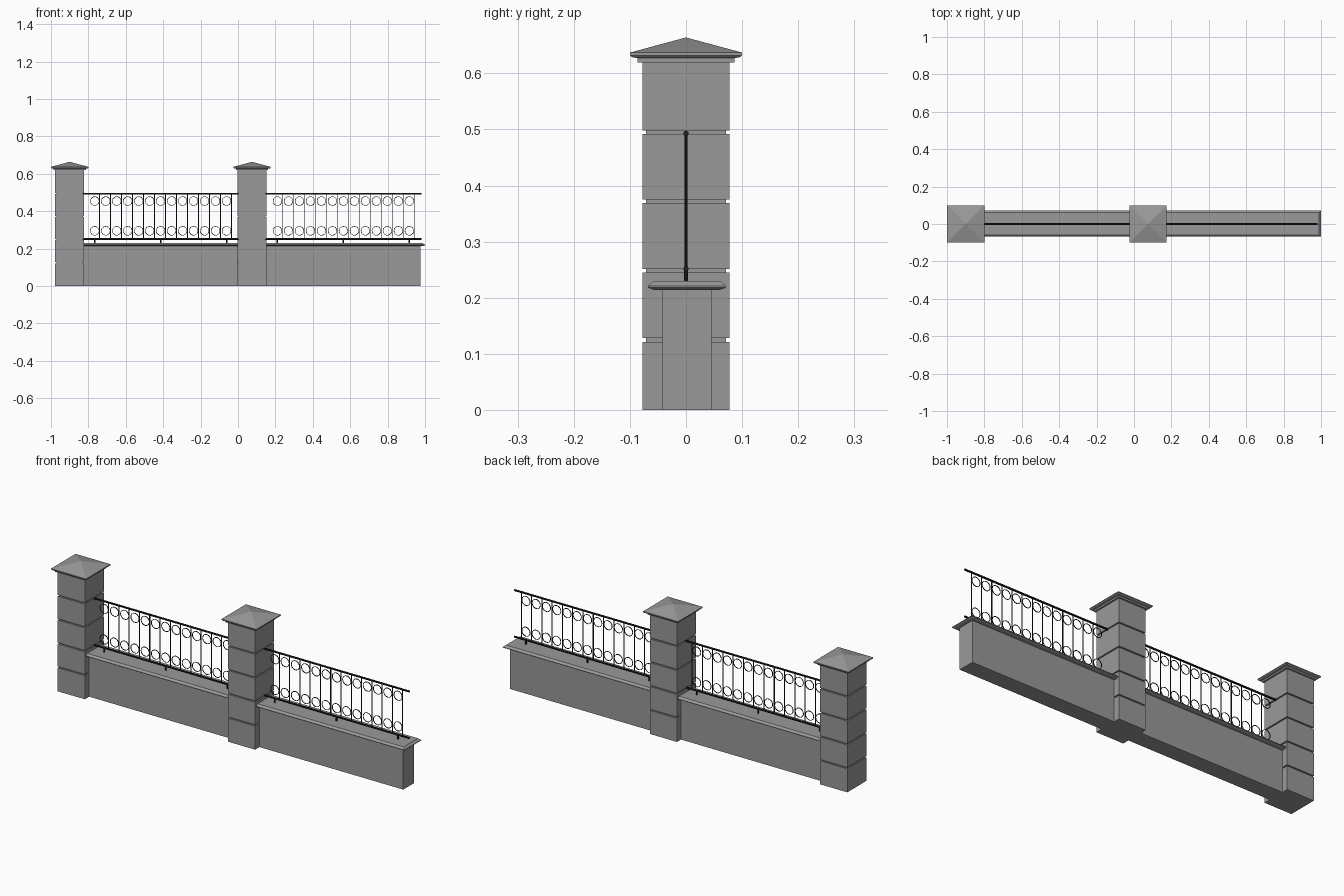
import bpy, bmesh, math
from mathutils import Matrix, Vector

if "Cube" in bpy.data.objects:
    bpy.data.objects.remove(bpy.data.objects["Cube"])


def make_mat(name, v):
    m = bpy.data.materials.new(name)
    m.diffuse_color = (v, v, v, 1)
    m.use_nodes = True
    m.node_tree.nodes["Principled BSDF"].inputs["Base Color"].default_value = m.diffuse_color
    return m


STONE = make_mat("stone", 0.32)
IRON = make_mat("iron", 0.015)


def finish(bm, name, mat):
    bmesh.ops.recalc_face_normals(bm, faces=bm.faces)
    me = bpy.data.meshes.new(name)
    bm.to_mesh(me)
    bm.free()
    me.materials.append(mat)
    ob = bpy.data.objects.new(name, me)
    bpy.context.collection.objects.link(ob)
    return ob


def add_box(bm, x0, x1, y0, y1, z0, z1):
    m = Matrix.Translation(((x0 + x1) / 2, (y0 + y1) / 2, (z0 + z1) / 2))
    m = m @ Matrix.Diagonal((x1 - x0, y1 - y0, z1 - z0, 1))
    bmesh.ops.create_cube(bm, size=1, matrix=m)


def add_stack(bm, cx, cy, layers):
    """Loft rectangles (half x, half y, z); a zero-size last layer is an apex."""
    rings = []
    for hx, hy, z in layers:
        if hx == 0:
            rings.append([bm.verts.new((cx, cy, z))])
        else:
            rings.append([bm.verts.new((cx + sx * hx, cy + sy * hy, z))
                          for sx, sy in ((-1, -1), (1, -1), (1, 1), (-1, 1))])
    bm.faces.new(rings[0])
    for a, b in zip(rings, rings[1:]):
        for i in range(4):
            j = (i + 1) % 4
            if len(b) == 1:
                bm.faces.new((a[i], a[j], b[0]))
            else:
                bm.faces.new((a[i], a[j], b[j], b[i]))
    if len(rings[-1]) == 4:
        bm.faces.new(rings[-1])


def add_rod(bm, p, q, r, sides=8):
    p, q = Vector(p), Vector(q)
    rot = (q - p).to_track_quat('Z', 'Y').to_matrix().to_4x4()
    bmesh.ops.create_cone(bm, cap_ends=True, segments=sides, radius1=r, radius2=r,
                          depth=(q - p).length,
                          matrix=Matrix.Translation((p + q) / 2) @ rot)


def add_ring(bm, cx, cz, radius, r, n=20, sides=4):
    loops = []
    for i in range(n):
        a = math.tau * i / n
        loops.append([])
        for k in range(sides):
            b = math.tau * (k + 0.5) / sides
            d = radius + r * math.cos(b)
            loops[-1].append(bm.verts.new((cx + d * math.cos(a), r * math.sin(b),
                                           cz + d * math.sin(a))))
    for i in range(n):
        a, b = loops[i], loops[(i + 1) % n]
        for k in range(sides):
            m = (k + 1) % sides
            bm.faces.new((a[k], a[m], b[m], b[k]))


def pillar(cx, tag):
    # grooved block shaft
    h, g, pitch = 0.0775, 0.071, 0.1235
    layers = [(h, h, 0)]
    for i in range(1, 5):
        z = 0.128 + pitch * (i - 1)
        layers += [(h, h, z - 0.0065), (g, g, z - 0.0065), (g, g, z), (h, h, z)]
    layers.append((h, h, 0.619))
    bm = bmesh.new()
    add_stack(bm, cx, 0, layers)
    finish(bm, "pillar_" + tag, STONE)
    # pyramid cap over a stepped moulding
    bm = bmesh.new()
    add_stack(bm, cx, 0, [(0.086, 0.086, 0.619), (0.086, 0.086, 0.627),
                          (0.097, 0.097, 0.629), (0.1, 0.1, 0.632),
                          (0.1, 0.1, 0.637), (0, 0, 0.664)])
    finish(bm, "pillar_cap_" + tag, STONE)


def panel(x0, x1, ring_start, tag):
    # low wall
    bm = bmesh.new()
    add_box(bm, x0, x1, -0.042, 0.045, 0, 0.215)
    finish(bm, "wall_" + tag, STONE)
    # bevelled coping
    bm = bmesh.new()
    cx, hx = (x0 + x1) / 2, (x1 - x0) / 2
    add_stack(bm, cx, 0.0015, [(hx + 0.015, 0.059, 0.214), (hx + 0.024, 0.0695, 0.218),
                               (hx + 0.024, 0.0695, 0.221), (hx + 0.013, 0.059, 0.230)])
    finish(bm, "coping_" + tag, STONE)
    # rails and the short feet under them
    bm = bmesh.new()
    for z in (0.252, 0.493):
        add_rod(bm, (x0 - 0.003, 0, z), (x1 + 0.006, 0, z), 0.005)
    for i in range(3):
        x = ring_start + 0.3525 * i
        add_rod(bm, (x, 0, 0.226), (x, 0, 0.252), 0.004)
    finish(bm, "rails_" + tag, IRON)
    # upright bars with a ring beside each end
    bars, rings = bmesh.new(), bmesh.new()
    for i in range(13):
        x = ring_start + 0.3525 * 2 / 12 * i
        add_rod(bars, (x + 0.026, 0, 0.252), (x + 0.026, 0, 0.493), 0.0024, 6)
        for z in (0.295, 0.454):
            add_ring(rings, x, z, 0.0235, 0.002)
    finish(bars, "bars_" + tag, IRON)
    finish(rings, "rings_" + tag, IRON)


pillar(-0.9, "left")
pillar(0.075, "middle")
panel(-0.825, 0.0, -0.766, "left")
panel(0.15, 0.975, 0.211, "right")
